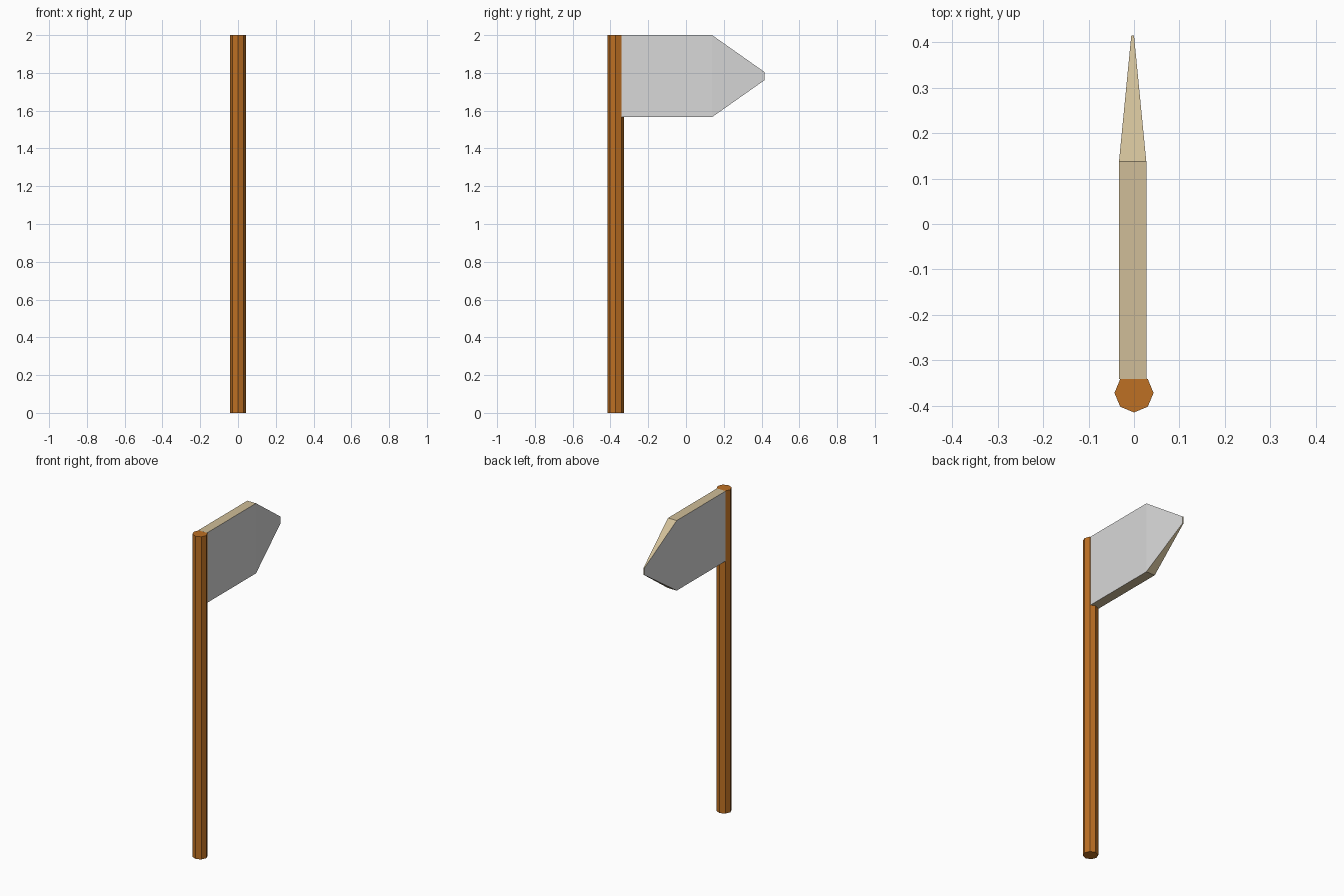
import bpy, bmesh, math
from mathutils import Matrix

if "Cube" in bpy.data.objects:
    bpy.data.objects.remove(bpy.data.objects["Cube"])


def lin(*rgb):
    return [((c / 255 + 0.055) / 1.055) ** 2.4 for c in rgb] + [1.0]


def material(name, *rgb):
    m = bpy.data.materials.new(name)
    m.diffuse_color = lin(*rgb)
    m.use_nodes = True
    m.node_tree.nodes["Principled BSDF"].inputs["Base Color"].default_value = m.diffuse_color
    return m


def finish(name, bm, mats):
    bmesh.ops.recalc_face_normals(bm, faces=bm.faces)
    me = bpy.data.meshes.new(name)
    bm.to_mesh(me)
    bm.free()
    for m in mats:
        me.materials.append(m)
    ob = bpy.data.objects.new(name, me)
    bpy.context.collection.objects.link(ob)
    return ob


brown = material("brown wood", 190, 112, 35)
grey = material("light grey panel", 216, 216, 216)
tan = material("tan edge", 208, 190, 152)

# Octagonal post, a corner facing the front; a hair below the board's top
H = 1.9995
bm = bmesh.new()
bmesh.ops.create_cone(bm, cap_ends=True, segments=8, radius1=0.043, radius2=0.043,
                      depth=H, matrix=Matrix.Translation((0, -0.372, H / 2)))
finish("post", bm, [brown])

# Board: rectangular sections along y, tapering to a blunt point
CX, CZ = -0.003, 1.783
sections = [(-0.3415, 0.030, 0.217), (0.138, 0.030, 0.217), (0.415, 0.003, 0.022)]
bm = bmesh.new()
rings = [[bm.verts.new((CX + sx * hx, y, CZ + sz * hz))
          for sx, sz in ((-1, -1), (1, -1), (1, 1), (-1, 1))]
         for y, hx, hz in sections]
for a, b in zip(rings, rings[1:]):
    for i in range(4):
        j = (i + 1) % 4
        bm.faces.new((a[i], a[j], b[j], b[i]))
bm.faces.new(rings[0])
bm.faces.new(rings[-1])
# Broad sides grey, rim tan
bm.normal_update()
for f in bm.faces:
    f.material_index = 0 if abs(f.normal.x) > 0.5 else 1
finish("sign_board", bm, [grey, tan])
